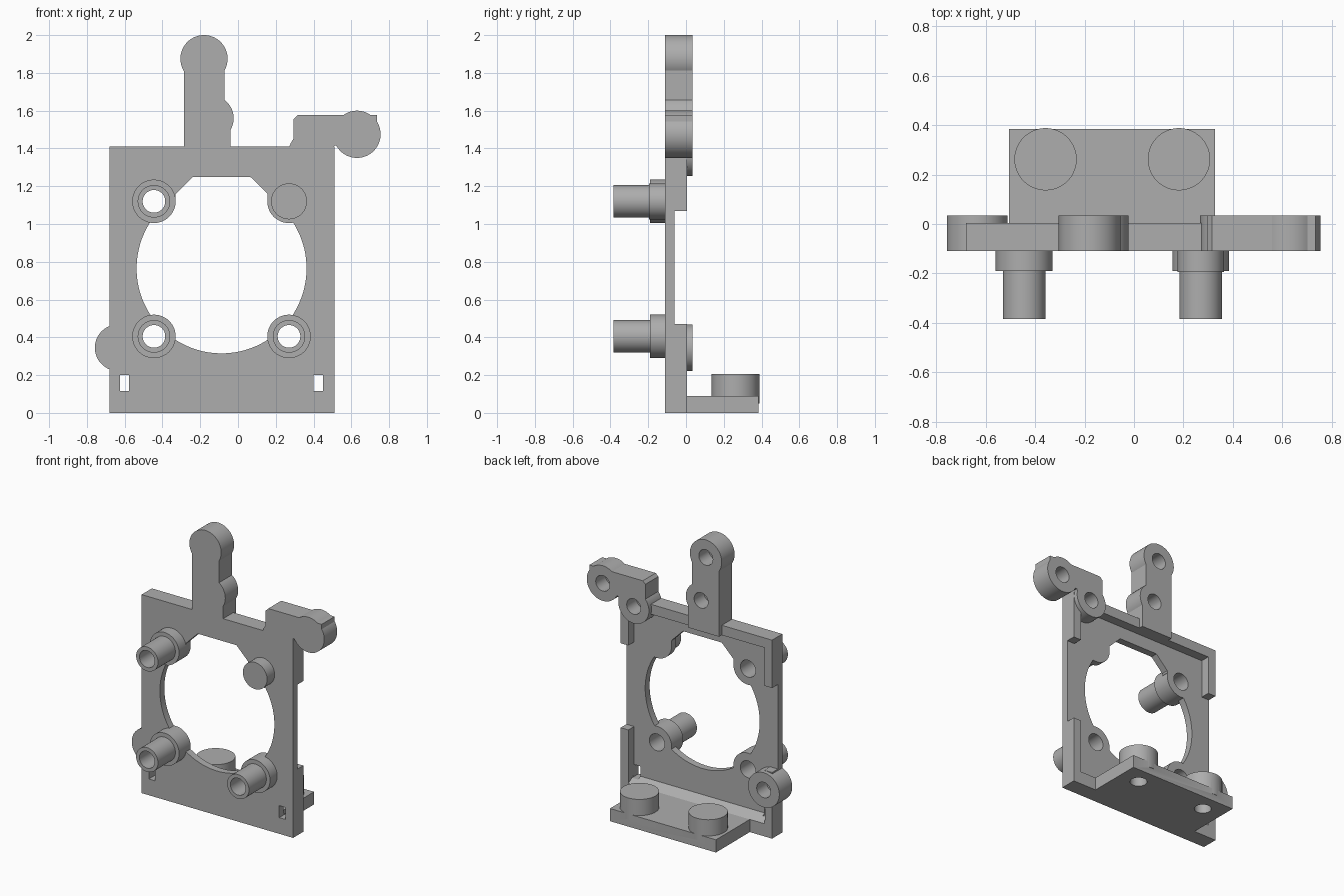
import bpy, bmesh, math
from mathutils import Vector

if "Cube" in bpy.data.objects:
    bpy.data.objects.remove(bpy.data.objects["Cube"])

grey = bpy.data.materials.new("light_grey")
grey.diffuse_color = (0.42, 0.42, 0.42, 1)
grey.use_nodes = True
grey.node_tree.nodes["Principled BSDF"].inputs["Base Color"].default_value = grey.diffuse_color

FRONT, WEB, RIM, LUG = -0.11, -0.06, 0.005, 0.035


def prism(name, pts, a, b, axis="Y"):
    """Extrude a closed 2D outline from a to b along an axis."""
    place = {"Y": lambda u, v, d: (u, d, v),
             "Z": lambda u, v, d: (u, v, d),
             "X": lambda u, v, d: (d, u, v)}[axis]
    bm = bmesh.new()
    face = bm.faces.new([bm.verts.new(place(u, v, a)) for u, v in pts])
    ext = bmesh.ops.extrude_face_region(bm, geom=[face])
    shift = Vector(place(0, 0, b - a))
    bmesh.ops.translate(bm, vec=shift, verts=[g for g in ext["geom"] if isinstance(g, bmesh.types.BMVert)])
    bmesh.ops.recalc_face_normals(bm, faces=bm.faces)
    me = bpy.data.meshes.new(name)
    bm.to_mesh(me)
    bm.free()
    me.materials.append(grey)
    ob = bpy.data.objects.new(name, me)
    bpy.context.collection.objects.link(ob)
    return ob


def rect(u0, u1, v0, v1):
    return [(u0, v0), (u1, v0), (u1, v1), (u0, v1)]


def disc(name, u, v, r, a, b, axis="Y", n=64):
    pts = [(u + r * math.cos(2 * math.pi * (i + .5) / n), v + r * math.sin(2 * math.pi * (i + .5) / n))
           for i in range(n)]
    return prism(name, pts, a, b, axis)


def combine(target, tool, op):
    """Apply a boolean and remove the tool."""
    tool.hide_render = True
    mod = target.modifiers.new("bool", "BOOLEAN")
    mod.operation, mod.solver, mod.object = op, "EXACT", tool
    bpy.context.view_layer.objects.active = target
    bpy.ops.object.modifier_apply(modifier=mod.name)
    bpy.data.objects.remove(tool)


def cut(target, tool):
    combine(target, tool, "DIFFERENCE")


def join(target, tool):
    combine(target, tool, "UNION")


# Frame plate with a rear pocket and open side rims
frame = prism("frame", rect(-0.68, 0.51, 0, 1.41), FRONT, RIM)
cut(frame, prism("pocket", [(WEB, 0.13), (RIM, 0.09), (0.1, 0.09), (0.1, 1.34), (WEB, 1.34)], -0.62, 0.45, "X"))
cut(frame, prism("side_gap", rect(-0.8, 0.6, 0.47, 1.07), WEB, 0.1))

# Central opening, leaving round corner bosses
corners = [(x, z) for x in (-0.445, 0.27) for z in (0.405, 1.12)]
opening = disc("opening", -0.087, 0.765, 0.45, -0.2, 0.1, n=96)
join(opening, prism("opening_top", [(-0.33, 1.0), (0.156, 1.0), (0.156, 1.159), (0.065, 1.25),
                                    (-0.239, 1.25), (-0.33, 1.159)], -0.2, 0.1))
for x, z in corners:
    cut(opening, disc("boss_keep", x, z, 0.115, -0.3, 0.2))
cut(frame, opening)

# Small lower slots
for x in (-0.6, 0.425):
    cut(frame, prism("slot", rect(x - 0.024, x + 0.024, 0.115, 0.2), -0.2, 0.1))

# Top tab, side arm and round lugs
join(frame, prism("top_tab", [(-0.285, 1.34), (-0.04, 1.34), (-0.04, 1.56), (-0.072, 1.6),
                              (-0.072, 1.87), (-0.285, 1.87)], FRONT, LUG))
join(frame, prism("side_arm", [(0.295, 1.39), (0.5, 1.39), (0.51, 1.415), (0.63, 1.415), (0.735, 1.5),
                               (0.735, 1.577), (0.315, 1.577), (0.295, 1.557)], FRONT, LUG))
lugs = [(-0.18, 1.875, 0.125), (-0.143, 1.56, 0.12), (0.63, 1.475, 0.125),
        (0.387, 1.375, 0.12), (-0.635, 0.345, 0.123)]
for x, z, r in lugs:
    join(frame, disc("lug", x, z, r, FRONT, LUG))
for x, z, r in lugs:
    cut(frame, disc("lug_hole", x, z, 0.055, -0.075, 0.1, n=40))

# Standoffs: three hollow stepped posts and one plain stud
parts = [frame]
for x, z in corners:
    if x > 0 and z > 1:
        parts.append(disc("solid_stud", x, z, 0.095, -0.195, -0.1))
        continue
    post = disc("standoff", x, z, 0.115, -0.19, FRONT)
    join(post, disc("post", x, z, 0.086, -0.385, -0.15))
    cut(post, disc("bore", x, z, 0.06, -0.5, 0.1, n=40))
    cut(frame, disc("bore", x, z, 0.06, -0.5, 0.1, n=40))
    parts.append(post)

# Rear shelf with two pegs, bored from underneath
shelf = prism("rear_shelf", rect(-0.505, 0.328, 0, 0.385), 0, 0.09, "Z")
for x in (-0.358, 0.182):
    join(shelf, disc("peg", x, 0.262, 0.126, 0.05, 0.205, "Z"))
    cut(shelf, disc("peg_hole", x, 0.262, 0.055, -0.1, 0.16, "Z", 40))
parts.append(shelf)

# Smooth the round walls, keep the edges sharp
bpy.ops.object.select_all(action="DESELECT")
for ob in parts:
    ob.select_set(True)
bpy.context.view_layer.objects.active = frame
bpy.ops.object.shade_smooth_by_angle(angle=math.radians(25))
